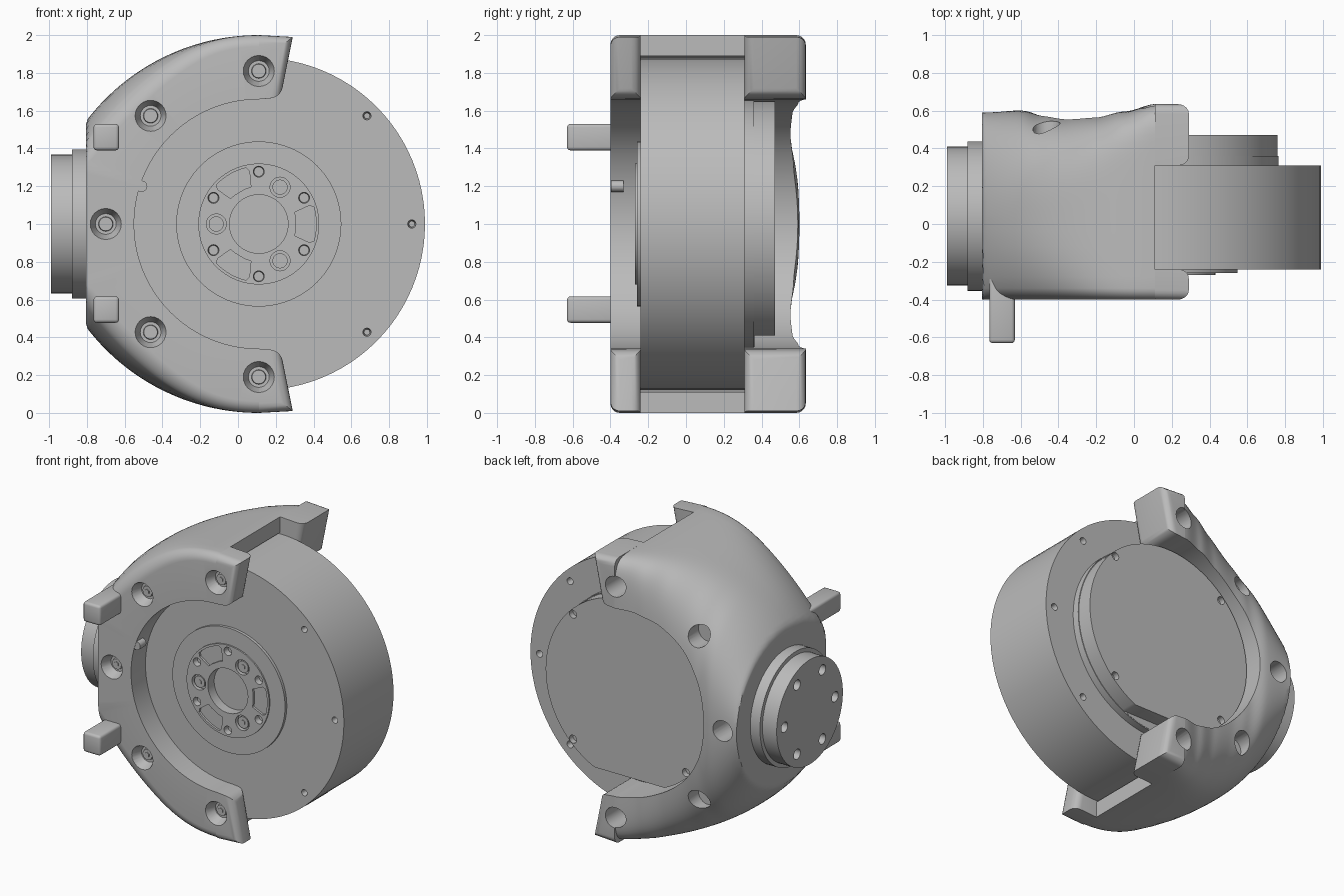
import bpy, bmesh, math
from mathutils import Matrix, Vector

cube = bpy.data.objects.get("Cube")
if cube:
    bpy.data.objects.remove(cube, do_unlink=True)

GREY = (0.5, 0.5, 0.5, 1)
mat = bpy.data.materials.new("machined grey")
mat.use_nodes = True
mat.diffuse_color = GREY
mat.node_tree.nodes["Principled BSDF"].inputs["Base Color"].default_value = GREY

CX, CZ = 0.11, 1.0          # motor axis
BOLT_R = 0.81               # bolt circle of the bracket and the motor rim


def finish(name, bm):
    bmesh.ops.recalc_face_normals(bm, faces=bm.faces)
    mesh = bpy.data.meshes.new(name)
    bm.to_mesh(mesh)
    bm.free()
    obj = bpy.data.objects.new(name, mesh)
    bpy.context.collection.objects.link(obj)
    mesh.materials.append(mat)
    return obj


def activate(obj):
    bpy.ops.object.select_all(action="DESELECT")
    obj.select_set(True)
    bpy.context.view_layer.objects.active = obj


def smooth(obj, angle=30):
    activate(obj)
    bpy.ops.object.shade_smooth_by_angle(angle=math.radians(angle))


def add_cyl(bm, x, z, r_front, r_back, y0, y1, seg=24):
    """Cylinder or cone along y."""
    m = Matrix.Translation((x, (y0 + y1) / 2, z)) @ Matrix.Rotation(math.pi / 2, 4, "X")
    bmesh.ops.create_cone(bm, cap_ends=True, segments=seg, radius1=r_back,
                          radius2=r_front, depth=y1 - y0, matrix=m)


def add_xcyl(bm, y, z, r, x0, x1, seg=24):
    m = Matrix.Translation(((x0 + x1) / 2, y, z)) @ Matrix.Rotation(math.pi / 2, 4, "Y")
    bmesh.ops.create_cone(bm, cap_ends=True, segments=seg, radius1=r, radius2=r,
                          depth=x1 - x0, matrix=m)


def add_box(bm, lo, hi):
    lo, hi = Vector(lo), Vector(hi)
    m = Matrix.Translation((lo + hi) / 2) @ Matrix.Diagonal((*(hi - lo), 1))
    bmesh.ops.create_cube(bm, size=1, matrix=m)


def add_prism(bm, pts, y0, y1):
    """Extrude an x-z outline along y."""
    face = bm.faces.new([bm.verts.new((x, y0, z)) for x, z in pts])
    new = bmesh.ops.extrude_face_region(bm, geom=[face])["geom"]
    bmesh.ops.translate(bm, vec=(0, y1 - y0, 0),
                        verts=[g for g in new if isinstance(g, bmesh.types.BMVert)])


def polar(r, deg):
    a = math.radians(deg)
    return CX + r * math.cos(a), CZ + r * math.sin(a)


def cut(obj, bm):
    cutter = finish("cutter", bm)
    cutter.hide_render = True
    mod = obj.modifiers.new("cut", "BOOLEAN")
    mod.operation, mod.solver, mod.object = "DIFFERENCE", "EXACT", cutter
    activate(obj)
    bpy.ops.object.modifier_apply(modifier=mod.name)
    bpy.data.objects.remove(cutter, do_unlink=True)


# Motor: lathed drum with a hub in front and a cover behind
profile = [(0, -.2), (.155, -.2), (.155, -.27), (.32, -.27), (.32, -.26),
           (.437, -.26), (.437, -.24), (.88, -.24), (.88, .31), (.655, .31),
           (.655, .36), (.65, .36), (.65, .47), (0, .47)]
bm = bmesh.new()
vs = [bm.verts.new((CX + r, y, CZ)) for r, y in profile]
edges = [bm.edges.new(p) for p in zip(vs, vs[1:])]
bmesh.ops.spin(bm, geom=vs + edges, cent=(CX, 0, CZ), axis=(0, 1, 0),
               angle=math.tau, steps=96, use_duplicate=False)
bmesh.ops.remove_doubles(bm, verts=bm.verts, dist=1e-4)
motor = finish("motor_drum", bm)

bm = bmesh.new()
for a in range(0, 360, 45):                       # rim holes, both faces
    add_cyl(bm, *polar(BOLT_R, a), .03, .015, -.3, -.19)
    add_cyl(bm, *polar(BOLT_R, a), .015, .03, .25, .35)
for a in (30, 90, 150, 210, 270, 330):            # small hub holes
    add_cyl(bm, *polar(.277, a), .032, .025, -.3, -.23)
for a in (60, 180, 300):                          # hub counterbores
    add_cyl(bm, *polar(.225, a), .053, .053, -.3, -.24)
for a in (0, 120, 240):                           # hub pockets
    outer = [polar(.305, a + d) for d in (-17, -12, -4, 4, 12, 17)]
    inner = [polar(.2, a + d) for d in (18, 10, -10, -18)]
    add_prism(bm, outer + [polar(.285, a + 20)] + inner + [polar(.285, a - 20)], -.3, -.255)
for a in (45, 135, 225, 315):                     # cover notches
    add_cyl(bm, *polar(.62, a), .028, .028, .43, .5)
add_box(bm, (-.8, .362, .2), (1, .6, .41))        # flat underside of the cover
cut(motor, bm)
smooth(motor)

bm = bmesh.new()
for a in (60, 180, 300):
    x, z = polar(.225, a)
    add_cyl(bm, x, z, .04, .04, -.262, -.2)
    add_cyl(bm, x, z, .018, .018, -.266, -.2, 6)
smooth(finish("hub_screws", bm))

# Bracket: a C-shaped channel section swept round the motor.  Its outside
# changes from a rounded box at the jaws to an ellipse at the flat side.
FRONT, INNER_F, INNER_B, FLAT_X, MID_Y = -.4, -.24, .31, -.805, .03
BACK = [(-.81, .59), (-.6, .6), (-.48, .578), (-.35, .565), (-.2, .57), (-.05, .597), (.12, .635)]


def back_y(x):
    for (x0, y0), (x1, y1) in zip(BACK, BACK[1:]):
        if x <= x1:
            t = max(0, (x - x0) / (x1 - x0))
            t = t * t * (3 - 2 * t)
            return y0 + (y1 - y0) * t
    return BACK[-1][1]


def inside(x, y, h):
    """Whether a point at height h above the axis lies within the outer form."""
    reach = 1.311 - (x - CX) ** 2
    height = math.sqrt(reach) - .145 if reach > 0 else 0
    if height <= h:
        return False
    u = max(0, (x - FLAT_X) / (CX - FLAT_X))
    n = 2 + 2.6 * u + 9 * u ** 4
    half = back_y(x) - MID_Y if y > MID_Y else .62
    return (h / height) ** n + (abs(y - MID_Y) / half) ** n < 1


def surface(deg, y0, dr, dy):
    """March from the inner bore to the outer form by bisection."""
    c, s = math.cos(math.radians(deg)), abs(math.sin(math.radians(deg)))
    lo, hi = 0, 1
    for _ in range(26):
        t = (lo + hi) / 2
        r = .66 + dr * t
        if inside(CX + r * c, y0 + dy * t, r * s):
            lo = t
        else:
            hi = t
    return .66 + dr * lo, y0 + dy * lo


def section(deg):
    c = math.cos(math.radians(deg))
    limit = (FLAT_X - CX) / c if c < -1e-6 else 9
    pts = []
    for i in range(7):                            # front fillet
        t = i * math.pi / 12
        r, y = surface(deg, FRONT + .06 * (1 - math.cos(t)), 1, 0)
        pts.append((max(.68, r - .06 * (1 - math.sin(t))), y))
    pts += [surface(deg, y, 1, 0) for y in (-.28, -.2, -.12, -.04)]
    for i in range(37):                           # side and back
        phi = i * math.pi / 72
        pts.append(surface(deg, MID_Y, math.cos(phi), math.sin(phi)))
    cavity = min(.89, limit - .02)
    pts += [(.66, INNER_B), (cavity, INNER_B), (cavity, INNER_F), (.66, INNER_F), (.66, FRONT)]
    return [(polar(min(r, limit), deg)[0], y, polar(min(r, limit), deg)[1]) for r, y in pts]


bm = bmesh.new()
rings = [[bm.verts.new(p) for p in section(90 + i * 1.5)] for i in range(121)]
for a, b in zip(rings, rings[1:]):
    for i in range(len(a)):
        j = (i + 1) % len(a)
        bm.faces.new((a[i], a[j], b[j], b[i]))
bm.faces.new(rings[0])
bm.faces.new(rings[-1])
bracket_parts = [finish("bracket_shell", bm)]

# Jaw tips at the four ends of the bracket
tip = [(.11, .66), (.225, .67), (.29, .99), (.11, 1.0)]
for side, up in (("upper", 1), ("lower", -1)):
    for face, y_in, y_out in (("front", INNER_F, FRONT), ("back", INNER_B, .634)):
        bm = bmesh.new()
        add_prism(bm, [(x, CZ + up * z) for x, z in tip], y_in, y_out)
        chosen = []
        for e in bm.edges:
            mid = (e.verts[0].co + e.verts[1].co) / 2
            rim = abs(mid.z - CZ) > .9
            if (mid.x > .21 and not rim) or (rim and abs(mid.y - y_out) < .01 and mid.x > .12):
                chosen.append(e)
        bmesh.ops.recalc_face_normals(bm, faces=bm.faces)
        bmesh.ops.bevel(bm, geom=chosen, offset=.05, segments=5, profile=.5,
                        affect="EDGES", clamp_overlap=True)
        bracket_parts.append(finish(f"{side}_{face}_jaw_tip", bm))

# Countersunk holes in the front flange, plain counterbores in the back flange
for part in bracket_parts:
    bm = bmesh.new()
    for a in (90, 135, 180, 225, 270):
        x, z = polar(BOLT_R, a)
        add_cyl(bm, x, z, .09, .055, -.42, -.33)
        add_cyl(bm, x, z, .072, .072, .42, .75)
    cut(part, bm)
    smooth(part, 35)

bm = bmesh.new()
for a in (90, 135, 180, 225, 270):
    x, z = polar(BOLT_R, a)
    add_cyl(bm, x, z, .036, .045, -.345, -.3)
    add_cyl(bm, x, z, .018, .018, -.352, -.3, 6)
smooth(finish("bracket_screws", bm))

# Locating tab on the inner edge of the front flange
bm = bmesh.new()
add_cyl(bm, -.51, 1.2, .03, .03, -.398, -.33, 16)
smooth(finish("locating_tab", bm))

# Stepped mounting flange on the right side
bm = bmesh.new()
add_xcyl(bm, .042, CZ, .395, -.88, -.79, 96)
smooth(finish("flange_base", bm))
bm = bmesh.new()
add_xcyl(bm, .042, CZ, .367, -.99, -.875, 96)
flange = finish("flange_face", bm)
bm = bmesh.new()
for i in range(6):
    a = i * math.pi / 3
    add_xcyl(bm, .042 + .28 * math.cos(a), CZ + .28 * math.sin(a), .036, -1.05, -.91)
cut(flange, bm)
smooth(flange)

# Two front pegs
for name, z in (("upper_peg", 1.46), ("lower_peg", .547)):
    bm = bmesh.new()
    add_box(bm, (-.765, -.63, z - .07), (-.63, -.24, z + .07))
    bmesh.ops.bevel(bm, geom=bm.edges[:], offset=.018, segments=3, profile=.5, affect="EDGES")
    smooth(finish(name, bm))
